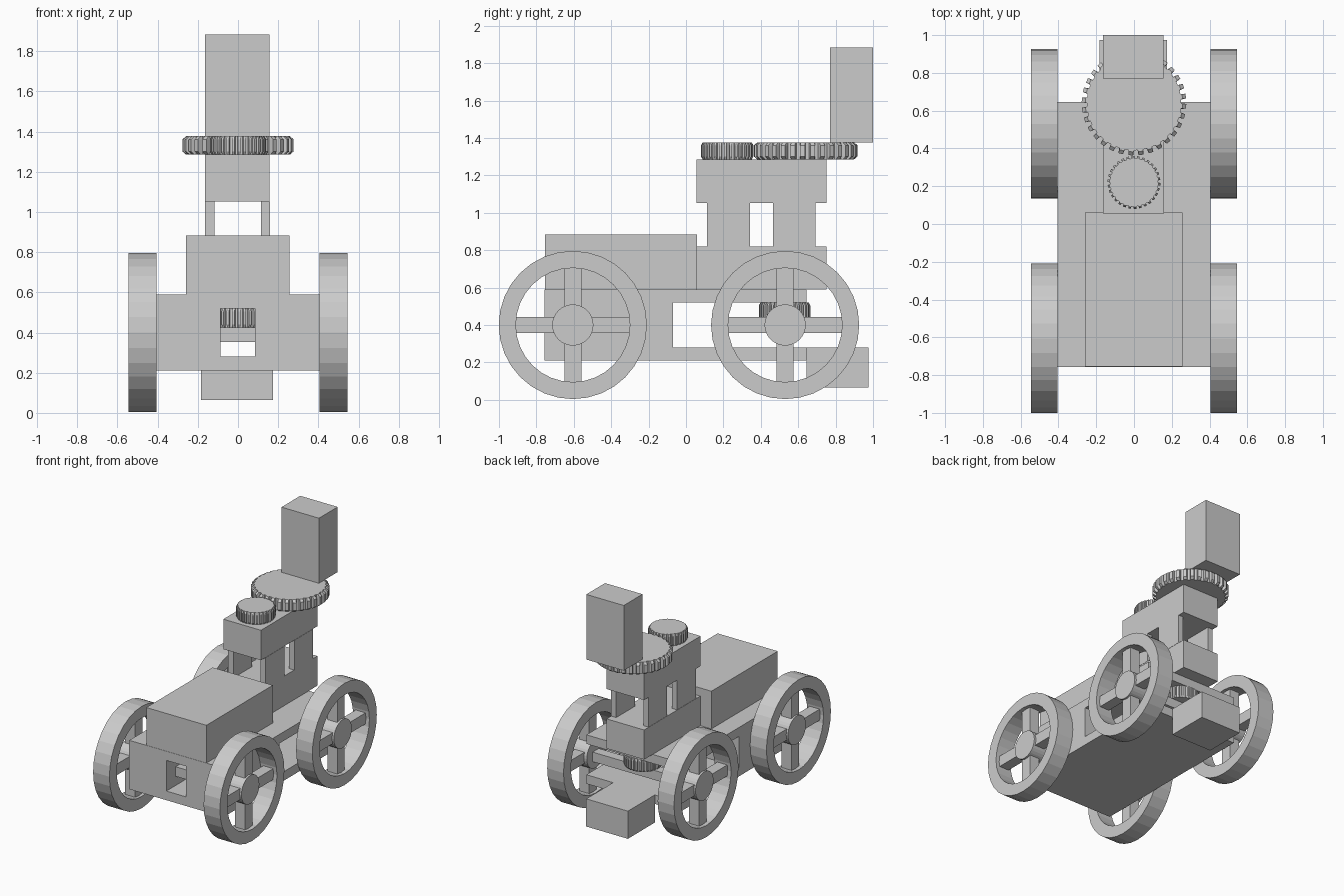
import bpy, bmesh
from math import sin, cos, pi
from mathutils import Matrix

if "Cube" in bpy.data.objects:
    bpy.data.objects.remove(bpy.data.objects["Cube"])


def make_object(name, bm):
    bmesh.ops.recalc_face_normals(bm, faces=bm.faces[:])
    me = bpy.data.meshes.new(name)
    bm.to_mesh(me)
    bm.free()
    ob = bpy.data.objects.new(name, me)
    bpy.context.collection.objects.link(ob)
    return ob


def loft(bm, rings, close=False):
    """Skin a list of closed rings; cap the ends or close into a loop."""
    vr = [[bm.verts.new(p) for p in ring] for ring in rings]
    n = len(vr[0])
    pairs = list(zip(vr, vr[1:])) + ([(vr[-1], vr[0])] if close else [])
    for a, b in pairs:
        for i in range(n):
            j = (i + 1) % n
            bm.faces.new((a[i], a[j], b[j], b[i]))
    if not close:
        bm.faces.new(vr[0])
        bm.faces.new(vr[-1])


def add_box(bm, x0, x1, y0, y1, z0, z1):
    m = Matrix.Translation(((x0 + x1) / 2, (y0 + y1) / 2, (z0 + z1) / 2))
    m = m @ Matrix.Diagonal((x1 - x0, y1 - y0, z1 - z0, 1))
    bmesh.ops.create_cube(bm, size=1, matrix=m)


def box(name, *dims):
    bm = bmesh.new()
    add_box(bm, *dims)
    return make_object(name, bm)


def gear(name, cy, z0, z1, root, tip, teeth):
    """Spur gear with chamfered tooth ends."""
    def ring(z, t):
        pts = []
        for k in range(teeth):
            for f, r in ((0.0, root), (0.38, root), (0.46, t), (0.92, t)):
                a = 2 * pi * (k + f) / teeth
                pts.append((r * cos(a), cy + r * sin(a), z))
        return pts
    c = 0.016
    low = root + 0.3 * (tip - root)
    bm = bmesh.new()
    loft(bm, [ring(z0, low), ring(z0 + c, tip), ring(z1 - c, tip), ring(z1, low)])
    return make_object(name, bm)


def circle_x(x, r, cy, cz, n=32):
    return [(x, cy + r * cos(2 * pi * i / n), cz + r * sin(2 * pi * i / n)) for i in range(n)]


def wheel(name, side, cy, cz=0.4):
    bm = bmesh.new()
    xi, xo = side * 0.405, side * 0.545
    # rim
    loft(bm, [circle_x(xi, 0.396, cy, cz), circle_x(xo, 0.396, cy, cz),
              circle_x(xo, 0.305, cy, cz), circle_x(xi, 0.305, cy, cz)], close=True)
    # hub
    loft(bm, [circle_x(xi, 0.11, cy, cz), circle_x(side * 0.53, 0.11, cy, cz)])
    # spokes
    sx = sorted((side * 0.43, side * 0.515))
    for s in (-1, 1):
        a, b = sorted((s * 0.095, s * 0.31))
        add_box(bm, *sx, cy + a, cy + b, cz - 0.043, cz + 0.043)
        add_box(bm, *sx, cy - 0.045, cy + 0.045, cz + a, cz + b)
    return make_object(name, bm)


# chassis: C-shaped side profile extruded across the width
profile = [(-0.757, 0.21), (0.645, 0.21), (0.645, 0.28), (-0.07, 0.28),
           (-0.07, 0.52), (0.645, 0.52), (0.645, 0.59), (-0.757, 0.59)]
bm = bmesh.new()
loft(bm, [[(x, y, z) for y, z in profile] for x in (-0.405, 0.405)])
chassis = make_object("chassis", bm)

# tunnel through the front block
cutter = box("tunnel_cutter", -0.086, 0.084, -0.9, 0.1, 0.281, 0.519)
cutter.hide_render = True
mod = chassis.modifiers.new("tunnel", 'BOOLEAN')
mod.operation = 'DIFFERENCE'
mod.solver = 'EXACT'
mod.object = cutter
bpy.context.view_layer.objects.active = chassis
bpy.ops.object.modifier_apply(modifier=mod.name)
bpy.data.objects.remove(cutter)

# wheels and axles
for label, cy in (("front", -0.605), ("rear", 0.53)):
    box(label + "_axle", -0.41, 0.41, cy - 0.038, cy + 0.038, 0.352, 0.426)
    for side, sname in ((-1, "left"), (1, "right")):
        wheel(f"{label}_{sname}_wheel", side, cy)

# body boxes
box("hood", -0.26, 0.257, -0.755, 0.06, 0.59, 0.883)
box("rear_ballast", -0.183, 0.175, 0.643, 0.975, 0.065, 0.28)

# tower: base, four posts, head
box("tower_base", -0.165, 0.158, 0.056, 0.75, 0.59, 0.82)
for px, (x0, x1) in (("left", (-0.163, -0.118)), ("right", (0.115, 0.16))):
    for py, (y0, y1) in (("front", (0.112, 0.342)), ("rear", (0.465, 0.693))):
        box(f"tower_{py}_{px}_post", x0, x1, y0, y1, 0.82, 1.052)
box("tower_head", -0.165, 0.158, 0.056, 0.75, 1.052, 1.285)

# gears and upright block
gear("large_gear", 0.64, 1.285, 1.377, 0.25, 0.277, 32)
gear("small_gear", 0.22, 1.285, 1.377, 0.127, 0.14, 30)
gear("lower_gear", 0.527, 0.424, 0.52, 0.125, 0.138, 30)
box("upright_block", -0.165, 0.157, 0.77, 1.0, 1.377, 1.883)
